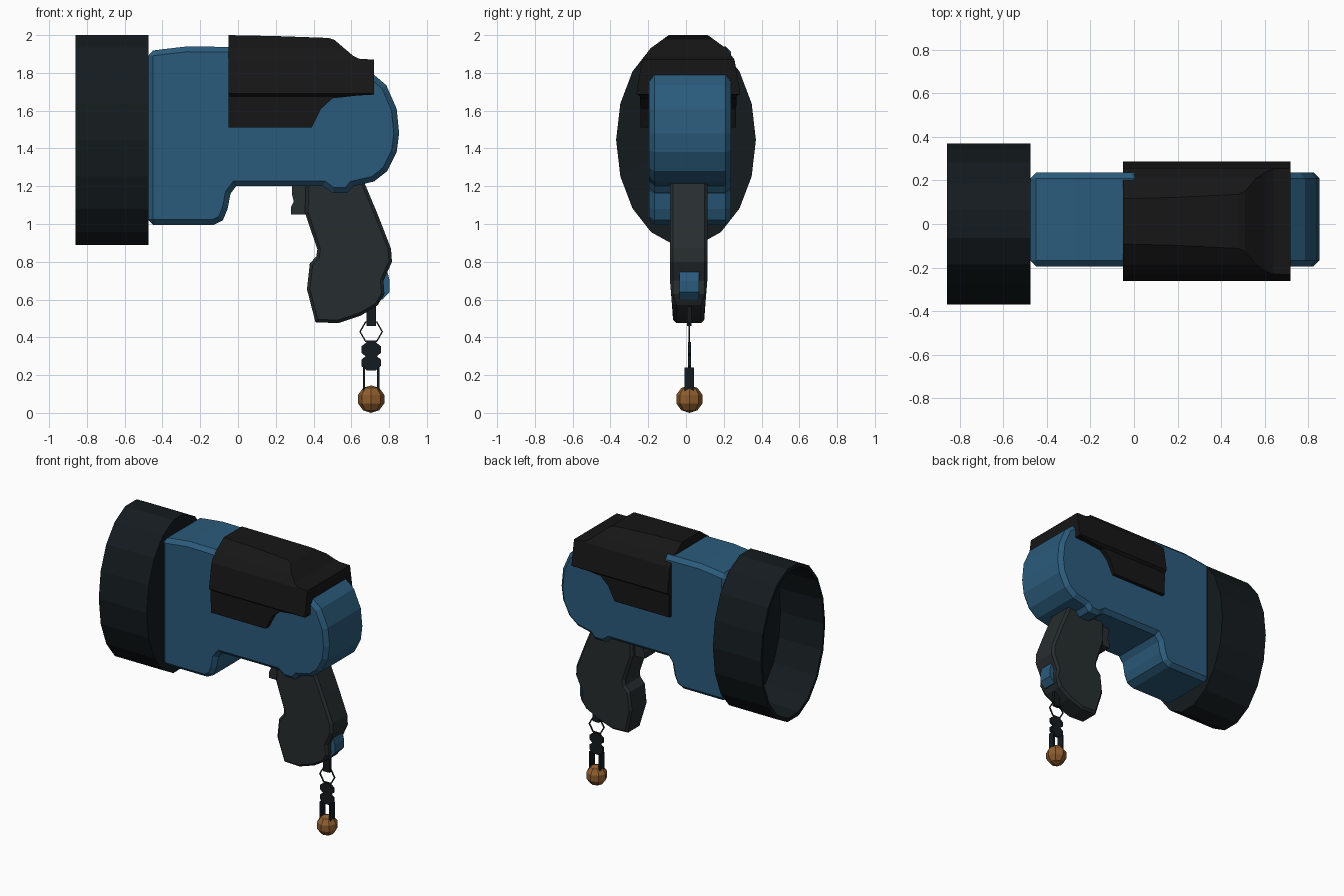
import bpy, bmesh, math
from mathutils import Matrix, Vector

if "Cube" in bpy.data.objects:
    bpy.data.objects.remove(bpy.data.objects["Cube"])


def material(name, r, g, b):
    m = bpy.data.materials.new(name)
    m.diffuse_color = (r, g, b, 1)
    m.use_nodes = True
    m.node_tree.nodes["Principled BSDF"].inputs["Base Color"].default_value = m.diffuse_color
    return m


BLUE = material("blue", 0.024, 0.105, 0.2)
GRIP = material("dark_grey", 0.02, 0.026, 0.028)
BLACK = material("black", 0.008, 0.008, 0.008)
HOOD = material("blue_black", 0.007, 0.011, 0.013)
BROWN = material("brown", 0.27, 0.11, 0.028)


def finish(bm, name, mat):
    bmesh.ops.recalc_face_normals(bm, faces=bm.faces)
    me = bpy.data.meshes.new(name)
    bm.to_mesh(me)
    bm.free()
    me.materials.append(mat)
    ob = bpy.data.objects.new(name, me)
    bpy.context.collection.objects.link(ob)
    return ob


def extrude(points, offset, name, mat, bevel=0):
    """Closed 3D outline swept along an offset, with optional chamfered rims."""
    bm = bmesh.new()
    face = bm.faces.new([bm.verts.new(p) for p in points])
    res = bmesh.ops.extrude_face_region(bm, geom=[face], use_keep_orig=True)
    verts = [v for v in res["geom"] if isinstance(v, bmesh.types.BMVert)]
    bmesh.ops.translate(bm, verts=verts, vec=offset)
    ob = finish(bm, name, mat)
    if bevel:
        mod = ob.modifiers.new("chamfer", "BEVEL")
        mod.width = bevel
        mod.segments = 1
        mod.limit_method = "ANGLE"
        mod.angle_limit = math.radians(75)
        mod.use_clamp_overlap = False
    return ob


def side_part(profile, y0, y1, name, mat, bevel=0):
    return extrude([(x, y0, z) for x, z in profile], (0, y1 - y0, 0), name, mat, bevel)


# Lens hood: 18-sided elliptical cup, open at the left
bm = bmesh.new()
rings = []
for x, k in ((-0.48, 0), (-0.475, 1), (-0.86, 1), (-0.86, 0.95), (-0.52, 0.93)):
    k = k or 0.5
    rings.append([bm.verts.new((x, 0.37 * k * math.cos(i * math.tau / 18),
                                1.445 + 0.5636 * k * math.sin(i * math.tau / 18)))
                  for i in range(18)])
for a, b in zip(rings, rings[1:]):
    for i in range(18):
        j = (i + 1) % 18
        bm.faces.new((a[i], a[j], b[j], b[i]))
bm.faces.new(rings[0])
bm.faces.new(rings[-1])
finish(bm, "lens_hood", HOOD)

# Main housing
housing = [(-0.478, 1.915), (-0.4, 1.925), (-0.27, 1.94), (0, 1.937), (0.06, 1.87),
           (0.58, 1.86), (0.72, 1.79), (0.785, 1.735), (0.84, 1.61), (0.853, 1.48),
           (0.84, 1.38), (0.79, 1.28), (0.72, 1.225), (0.61, 1.2), (0.58, 1.165),
           (0.5, 1.165), (0.45, 1.2), (-0.01, 1.2), (-0.04, 1.16), (-0.055, 1.08),
           (-0.08, 1.02), (-0.13, 0.995), (-0.478, 0.995)]
side_part(housing, -0.195, 0.237, "housing", BLUE, 0.028)

# Top cover: side outline trimmed to a faceted roof section
cover = [(-0.05, 2.0), (0.2, 1.995), (0.48, 1.985), (0.51, 1.975), (0.61, 1.89),
         (0.64, 1.875), (0.72, 1.87), (0.72, 1.685), (0.63, 1.68), (0.5, 1.665),
         (0.44, 1.61), (0.415, 1.56), (0.39, 1.51), (-0.05, 1.51)]
ob = side_part(cover, -0.4, 0.4, "top_cover", BLACK)
half = [(0.25, 1.4), (0.255, 1.675), (0.275, 1.69), (0.245, 1.87), (0.2, 1.93), (0.09, 2.01)]
section = half + [(-y, z) for y, z in reversed(half)]
cutter = extrude([(-0.2, y + 0.012, z) for y, z in section], (1.1, 0, 0),
                 "cover_section_cutter", BLACK)
cutter.hide_render = True
cutter.hide_viewport = False
mod = ob.modifiers.new("trim", "BOOLEAN")
mod.operation = "INTERSECT"
mod.solver = "EXACT"
mod.object = cutter
# bake the trim so that the cutter can be removed
dg = bpy.context.evaluated_depsgraph_get()
trimmed = bpy.data.meshes.new_from_object(ob.evaluated_get(dg))
ob.modifiers.clear()
ob.data = trimmed
bpy.data.objects.remove(cutter)

# Handle, trigger and rear button
handle = [(0.36, 1.24), (0.355, 1.06), (0.42, 0.865), (0.415, 0.83), (0.38, 0.79),
          (0.365, 0.655), (0.41, 0.48), (0.53, 0.475), (0.65, 0.515), (0.74, 0.57),
          (0.775, 0.63), (0.77, 0.7), (0.815, 0.8), (0.81, 0.87), (0.74, 1.05),
          (0.66, 1.24)]
grip = side_part(handle, -0.085, 0.113, "handle", GRIP, 0.016)
for v in grip.data.vertices:  # narrower at the foot
    if v.co.z < 0.6:
        v.co.y = 0.014 + (v.co.y - 0.014) * 0.82
side_part([(0.285, 1.22), (0.285, 1.16), (0.295, 1.12), (0.28, 1.09), (0.28, 1.05),
           (0.4, 1.05), (0.4, 1.22)], -0.045, 0.075, "trigger", GRIP)
side_part([(0.74, 0.6), (0.765, 0.6), (0.803, 0.64), (0.803, 0.7), (0.79, 0.75),
           (0.74, 0.75)], -0.035, 0.07, "rear_button", BLUE)

# Wrist chain: strap, six-sided ring, twin flat links, fork and bead
CX, CY = 0.705, 0.018
side_part([(CX - 0.025, 0.6), (CX + 0.025, 0.6), (CX + 0.025, 0.46), (CX - 0.025, 0.46)],
          CY - 0.012, CY + 0.012, "chain_strap", HOOD)

bm = bmesh.new()
loops = []
for r, y in ((0.063, -0.004), (0.063, 0.004), (0.055, 0.004), (0.055, -0.004)):
    loops.append([bm.verts.new((CX + r * math.cos(i * math.tau / 6), CY + y,
                                0.43 + r * math.sin(i * math.tau / 6))) for i in range(6)])
for n in range(4):
    a, b = loops[n], loops[(n + 1) % 4]
    for i in range(6):
        j = (i + 1) % 6
        bm.faces.new((a[i], a[j], b[j], b[i]))
finish(bm, "chain_ring", HOOD)

for n, z in enumerate((0.335, 0.265)):
    pts = [(CX + 0.056 * math.cos((i + 0.5) * math.tau / 8),
            z + 0.045 * math.sin((i + 0.5) * math.tau / 8)) for i in range(8)]
    side_part(pts, CY - 0.008, CY + 0.008, f"chain_link_{n + 1}", HOOD)
for s, label in ((-1, "left"), (1, "right")):
    x = CX + s * 0.038
    side_part([(x - 0.006, 0.11), (x + 0.006, 0.11), (x + 0.006, 0.24), (x - 0.006, 0.24)],
              CY - 0.025, CY + 0.025, f"bead_fork_{label}", HOOD)

bm = bmesh.new()
bmesh.ops.create_uvsphere(bm, u_segments=8, v_segments=5, radius=0.073,
                          matrix=Matrix.Translation(Vector((CX, CY, 0.073))))
finish(bm, "bead", BROWN)
